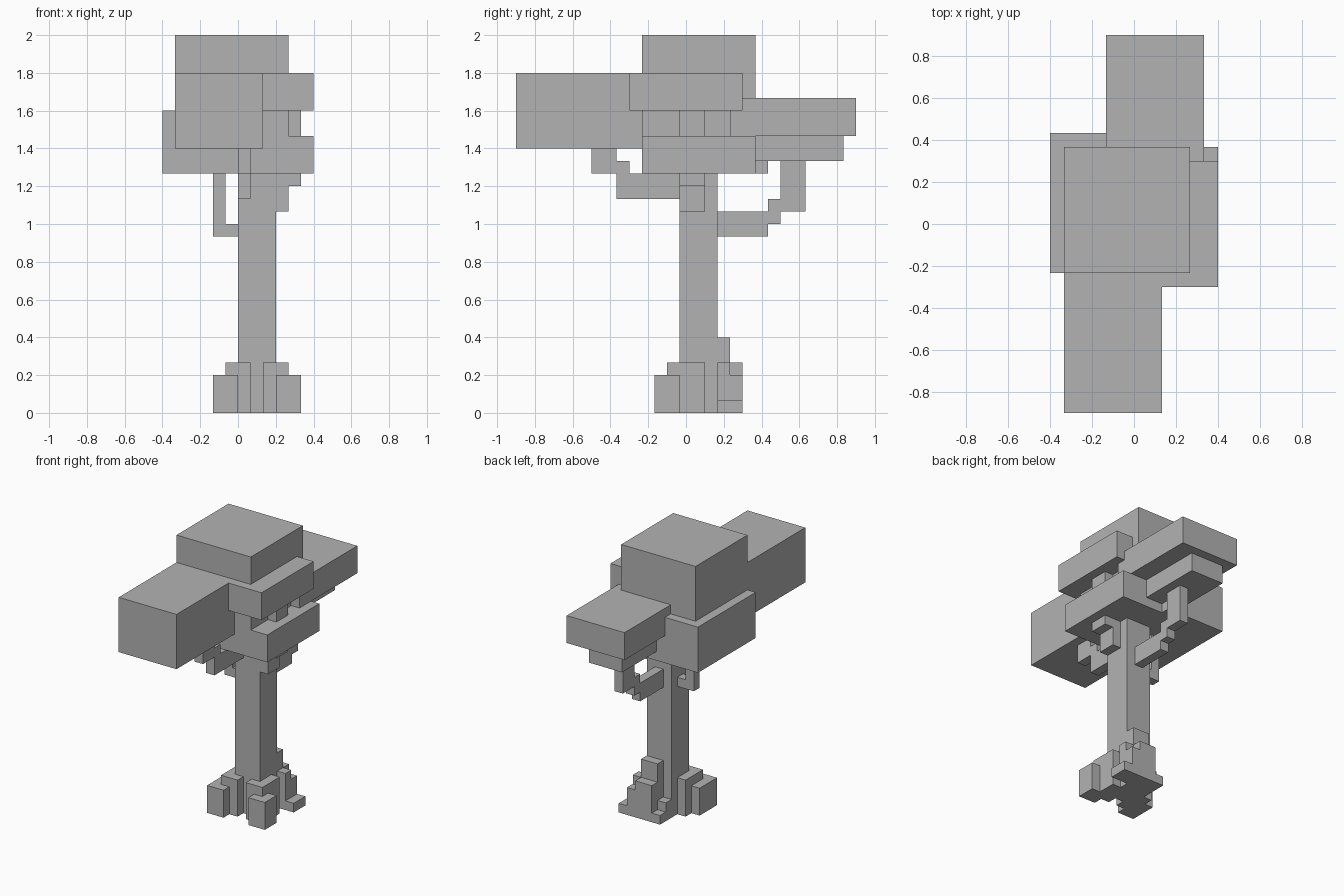
import bpy
import bmesh
from mathutils import Vector

default_cube = bpy.data.objects.get("Cube")
if default_cube:
    bpy.data.objects.remove(default_cube, do_unlink=True)

UNIT = 2 / 30                      # edge of one block
ORIGIN = Vector((0, -0.5, 0))      # centres the tree on the block grid


def make_material(name, color):
    mat = bpy.data.materials.new(name)
    mat.use_nodes = True
    mat.diffuse_color = color
    mat.node_tree.nodes["Principled BSDF"].inputs["Base Color"].default_value = color
    return mat


grey = make_material("plain grey", (0.45, 0.45, 0.45, 1))


def block(name, x, y, z):
    """Box spanning the given (low, high) ranges, counted in blocks."""
    low = (Vector((x[0], y[0], z[0])) + ORIGIN) * UNIT
    high = (Vector((x[1], y[1], z[1])) + ORIGIN) * UNIT
    bm = bmesh.new()
    bmesh.ops.create_cube(bm, size=1)
    bmesh.ops.scale(bm, vec=high - low, verts=bm.verts)
    bmesh.ops.translate(bm, vec=(low + high) / 2, verts=bm.verts)
    mesh = bpy.data.meshes.new(name)
    bm.to_mesh(mesh)
    bm.free()
    mesh.materials.append(grey)
    obj = bpy.data.objects.new(name, mesh)
    bpy.context.collection.objects.link(obj)
    return obj


# Trunk
block("trunk", x=(0, 3), y=(0, 3), z=(0, 20))

# Leaf masses
block("crown_leaves", x=(-5, 4), y=(-3, 6), z=(20, 30))
block("front_leaves", x=(-5, 2), y=(-13, -3), z=(21, 27))
block("back_leaves", x=(-2, 5), y=(4, 14), z=(22, 25))
block("back_lower_leaves", x=(-1, 3), y=(6, 13), z=(20, 22))
block("left_upper_leaves", x=(-1, 6), y=(-4, 5), z=(24, 27))
block("left_lower_leaves", x=(1, 6), y=(-3, 6), z=(19, 22))
block("right_leaves", x=(-6, 1), y=(-3, 7), z=(19, 24))

# Branch towards the front
block("front_branch_base", x=(0, 1), y=(-4, 0), z=(17, 19))
block("front_branch_step", x=(0, 1), y=(-5, -4), z=(17, 20))
block("front_branch_tip", x=(0, 1), y=(-7, -5), z=(19, 21))

# Branch towards the back
block("back_branch_base", x=(1, 2), y=(3, 7), z=(14, 16))
block("back_branch_step", x=(1, 2), y=(7, 8), z=(15, 17))
block("back_branch_tip", x=(1, 2), y=(8, 10), z=(16, 20))

# Side branches
block("left_branch_base", x=(3, 4), y=(0, 2), z=(16, 18))
block("left_branch_tip", x=(3, 5), y=(0, 2), z=(18, 24))
block("right_branch_base", x=(-2, 0), y=(1, 2), z=(14, 15))
block("right_branch_tip", x=(-2, -1), y=(1, 2), z=(15, 19))

# Front roots
block("left_root_upper", x=(2, 4), y=(-1, 2), z=(0, 4))
block("left_root_toe", x=(3, 5), y=(-2, 0), z=(0, 3))
block("right_root_upper", x=(-1, 1), y=(-1, 2), z=(0, 4))
block("right_root_toe", x=(-2, 0), y=(-2, 1), z=(0, 3))

# Back root, stepping down to a flat slab
block("back_root_slab", x=(0, 5), y=(3, 5), z=(0, 1))
block("back_root_upper", x=(1, 3), y=(3, 4), z=(0, 6))
block("back_root_middle", x=(1, 3), y=(4, 5), z=(0, 4))
block("back_root_left_upper", x=(3, 4), y=(3, 4), z=(0, 4))
block("back_root_left_lower", x=(3, 4), y=(4, 5), z=(0, 3))
block("back_root_right", x=(0, 1), y=(3, 4), z=(0, 2))
